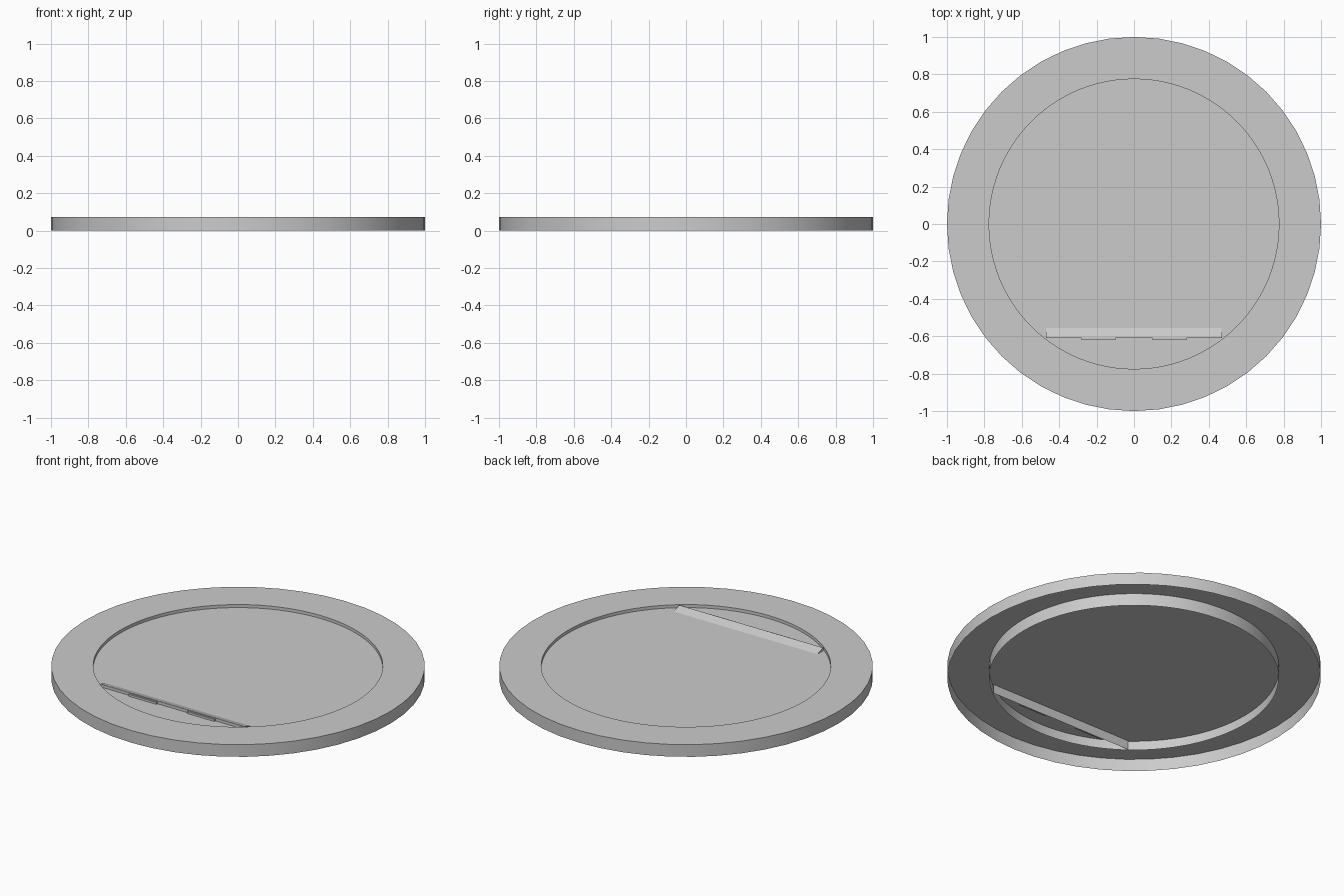
import bpy, bmesh
from math import cos, sin, pi

if "Cube" in bpy.data.objects:
    bpy.data.objects.remove(bpy.data.objects["Cube"])

TOP, DISC_Z = 0.072, 0.054   # rim height, recessed panel height
R_OUT, R_IN = 1.0, 0.775
N_OUT, N_IN = 48, 96


def finish(name, bm, smooth=False):
    me = bpy.data.meshes.new(name)
    bm.to_mesh(me)
    bm.free()
    ob = bpy.data.objects.new(name, me)
    bpy.context.collection.objects.link(ob)
    if smooth:
        bpy.context.view_layer.objects.active = ob
        ob.select_set(True)
        bpy.ops.object.shade_smooth_by_angle(angle=0.6)
        ob.select_set(False)
    return ob


def ring(bm, r, z, n):
    return [bm.verts.new((r * cos(2 * pi * i / n), r * sin(2 * pi * i / n), z))
            for i in range(n)]


def wall(bm, a, b):
    n = len(a)
    for i in range(n):
        j = (i + 1) % n
        bm.faces.new((a[i], a[j], b[j], b[i]))


# rim: hollow shell, open underneath
bm = bmesh.new()
outer_low, outer_top = ring(bm, R_OUT, 0, N_OUT), ring(bm, R_OUT, TOP, N_OUT)
inner_low, inner_top = ring(bm, R_IN, 0, N_IN), ring(bm, R_IN, TOP, N_IN)
wall(bm, outer_low, outer_top)
wall(bm, inner_top, inner_low)
step = N_IN // N_OUT
for i in range(N_OUT):
    j = (i + 1) % N_OUT
    arc = [inner_top[(i * step + k) % N_IN] for k in range(step, -1, -1)]
    bm.faces.new([outer_top[i], outer_top[j]] + arc)
finish("outer_rim", bm, True)

# recessed panel
bm = bmesh.new()
bm.faces.new(ring(bm, R_IN, DISC_Z, N_IN))
finish("recessed_panel", bm)

# sloped ledge with a wall dropping to the ground
bm = bmesh.new()
profile = [(-0.555, DISC_Z), (-0.605, TOP - 0.001), (-0.61, TOP - 0.001),
           (-0.61, DISC_Z), (-0.61, 0)]
left, right = [[bm.verts.new((x, y, z)) for y, z in profile] for x in (-0.47, 0.47)]
for i in range(len(profile) - 1):
    bm.faces.new((left[i], right[i], right[i + 1], left[i + 1]))
for side in (left, right):
    bm.faces.new(side[:4])
bmesh.ops.recalc_face_normals(bm, faces=bm.faces)
finish("sloped_ledge", bm)

# two thin tabs on the front of the ledge
for name, x in (("left_tab", -0.19), ("right_tab", 0.19)):
    bm = bmesh.new()
    bmesh.ops.create_cube(bm, size=1)
    bmesh.ops.scale(bm, verts=bm.verts, vec=(0.18, 0.01, 0.066))
    bmesh.ops.translate(bm, verts=bm.verts, vec=(x, -0.615, 0.033))
    finish(name, bm)
